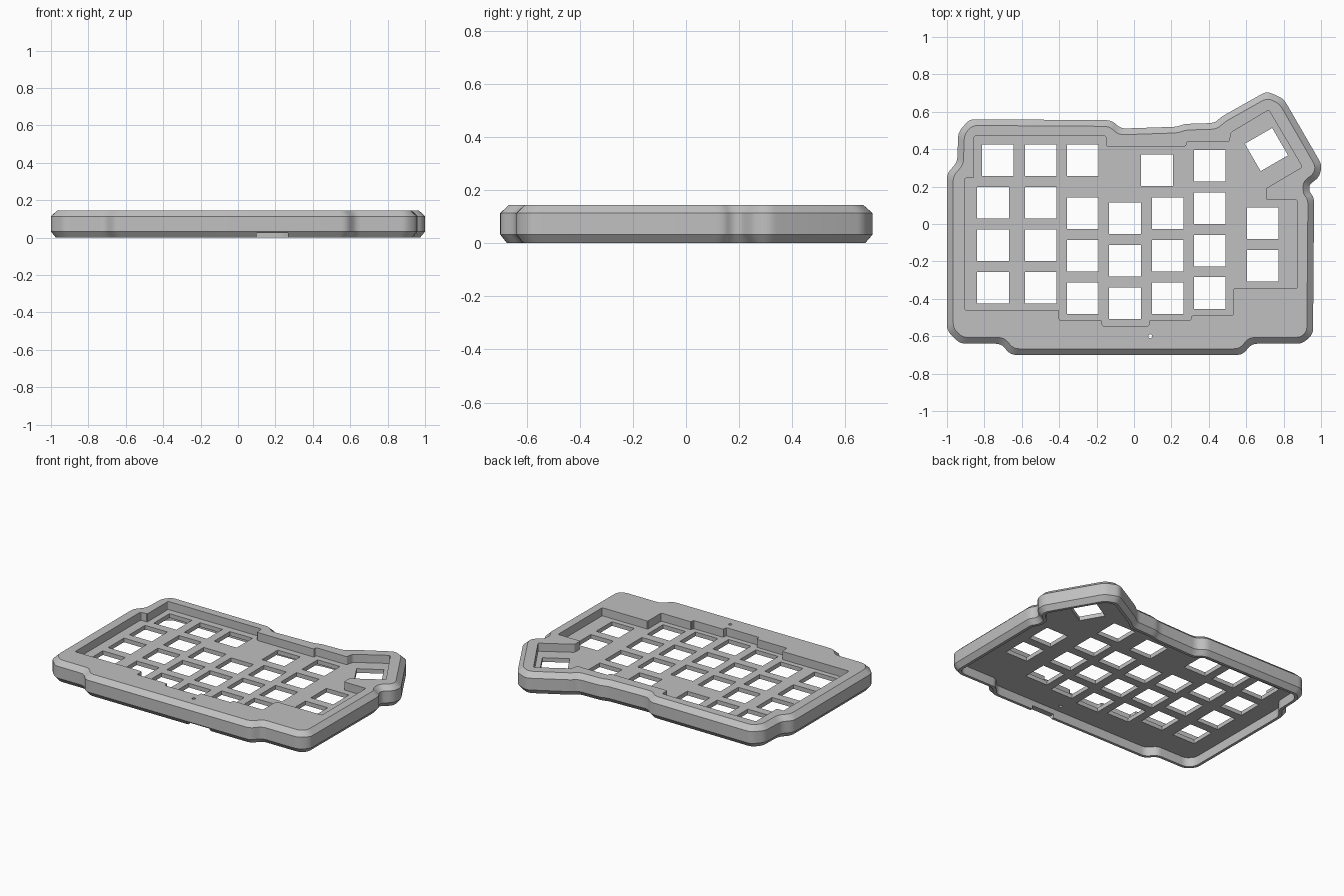
import bpy, bmesh, math
from mathutils import Vector, Matrix

old = bpy.data.objects.get("Cube")
if old:
    bpy.data.objects.remove(old, do_unlink=True)

grey = bpy.data.materials.new("case grey")
grey.use_nodes = True
colour = (0.53, 0.53, 0.53, 1)
grey.diffuse_color = colour
grey.node_tree.nodes["Principled BSDF"].inputs["Base Color"].default_value = colour

HEIGHT = 0.145
PLATE_LOW, PLATE_TOP = 0.062, 0.09
KEY, PITCH = 0.169, 0.227

# Outer edge of the case, clockwise from the back left corner
OUTLINE = [(-.88, .56), (-.12, .555), (-.07, .51), (.23, .52), (.27, .535), (.43, .54),
           (.47, .575), (.71, .71), (.8, .67), (1.005, .315), (.99, .25), (.937, .21),
           (.937, .175), (.963, .14), (.957, -.59), (.9, -.64), (.63, -.64), (.58, -.7),
           (-.66, -.7), (-.71, -.64), (-.93, -.64), (-1, -.57), (-1, .27), (-.945, .33),
           (-.94, .49)]
# Edge of the sunken key area, clockwise from the back left corner
KEY_AREA = [(-.855, .47), (-.15, .47), (-.15, .415), (.28, .415), (.28, .44), (.51, .44),
            (.52, .49), (.72, .61), (.9, .305), (.705, .19), (.705, .13), (.872, .13),
            (.872, -.345), (.53, -.345), (.53, -.49), (.305, -.49), (.305, -.515), (.08, -.515),
            (.08, -.545), (-.17, -.545), (-.17, -.515), (-.4, -.515), (-.4, -.46),
            (-.905, -.46), (-.905, .245), (-.855, .245)]
# Key columns: x, y of the backmost key, number of keys
COLUMNS = [(-.728, .34, 1), (-.754, .114, 3), (-.498, .34, 4), (-.273, .34, 1),
           (-.273, .057, 3), (-.048, .03, 3), (.123, .287, 1), (.181, .057, 3),
           (.406, .312, 4), (.689, .003, 2)]


def inset(points, distance):
    """Move a clockwise outline inwards with mitred corners."""
    result = []
    for i, point in enumerate(points):
        p = Vector(point)
        a = (p - Vector(points[i - 1])).normalized()
        b = (Vector(points[(i + 1) % len(points)]) - p).normalized()
        na, nb = Vector((a.y, -a.x)), Vector((b.y, -b.x))
        result.append(p + (na + nb) * distance / (1 + na.dot(nb)))
    return result


def rounded(points, reach, steps=4):
    """Replace each corner with a short curve."""
    result = []
    for i, point in enumerate(points):
        p = Vector(point)
        a = Vector(points[i - 1]) - p
        b = Vector(points[(i + 1) % len(points)]) - p
        a *= min(reach / a.length, .4)
        b *= min(reach / b.length, .4)
        for step in range(steps + 1):
            t = step / steps
            result.append(p + a * (1 - t) ** 2 + b * t ** 2)
    return result


def loft(bm, rings):
    """Solid through a stack of (outline, z) rings."""
    loops = [[bm.verts.new((p[0], p[1], z)) for p in outline] for outline, z in rings]
    for low, high in zip(loops, loops[1:]):
        for i in range(len(low)):
            bm.faces.new((low[i - 1], low[i], high[i], high[i - 1]))
    bm.faces.new(loops[0])
    bm.faces.new(loops[-1])


def box(bm, centre, size, turn=0):
    matrix = (Matrix.Translation(centre) @ Matrix.Rotation(turn, 4, 'Z')
              @ Matrix.Diagonal((*size, 1)))
    bmesh.ops.create_cube(bm, size=1, matrix=matrix)


def finish(bm, name):
    bmesh.ops.recalc_face_normals(bm, faces=bm.faces)
    mesh = bpy.data.meshes.new(name)
    bm.to_mesh(mesh)
    bm.free()
    mesh.materials.append(grey)
    obj = bpy.data.objects.new(name, mesh)
    bpy.context.collection.objects.link(obj)
    return obj


def cut(target, cutter):
    cutter.hide_render = True
    mod = target.modifiers.new("cut", 'BOOLEAN')
    mod.operation = 'DIFFERENCE'
    mod.solver = 'EXACT'
    mod.object = cutter
    bpy.context.view_layer.objects.active = target
    bpy.ops.object.modifier_apply(modifier=mod.name)
    bpy.data.objects.remove(cutter, do_unlink=True)


# Case body with chamfered top and bottom edges
bm = bmesh.new()
profile = [(.026, 0), (0, .033), (0, .113), (.033, HEIGHT)]
loft(bm, [(rounded(inset(OUTLINE, d), .03), z) for d, z in profile])
case = finish(bm, "keyboard_case")

# Hollow underside
bm = bmesh.new()
cavity = rounded(inset(OUTLINE, .045), .03)
loft(bm, [(cavity, -.1), (cavity, PLATE_LOW)])
cut(case, finish(bm, "cavity_cutter"))

# Sunken key area
bm = bmesh.new()
recess = rounded(KEY_AREA, .01, 3)
loft(bm, [(recess, PLATE_TOP), (recess, HEIGHT + .1)])
cut(case, finish(bm, "key_area_cutter"))

# Switch holes, with one turned thumb key
bm = bmesh.new()
for x, y, count in COLUMNS:
    for row in range(count):
        box(bm, (x, y - row * PITCH, .06), (KEY, KEY, .3))
box(bm, (.708, .398, .06), (KEY, KEY, .3), math.radians(30))
cut(case, finish(bm, "switch_cutter"))

# Cable slot in the lower front wall and small reset hole
bm = bmesh.new()
box(bm, (.183, -.7, 0), (.17, .14, .05))
bmesh.ops.create_cone(bm, cap_ends=True, segments=16, radius1=.011, radius2=.011, depth=.4,
                      matrix=Matrix.Translation((.087, -.6, .1)))
cut(case, finish(bm, "slot_cutter"))

# Smooth the rounded corners and keep the chamfer edges crisp
bpy.ops.object.select_all(action='DESELECT')
case.select_set(True)
bpy.context.view_layer.objects.active = case
bpy.ops.object.shade_smooth_by_angle(angle=math.radians(25))
